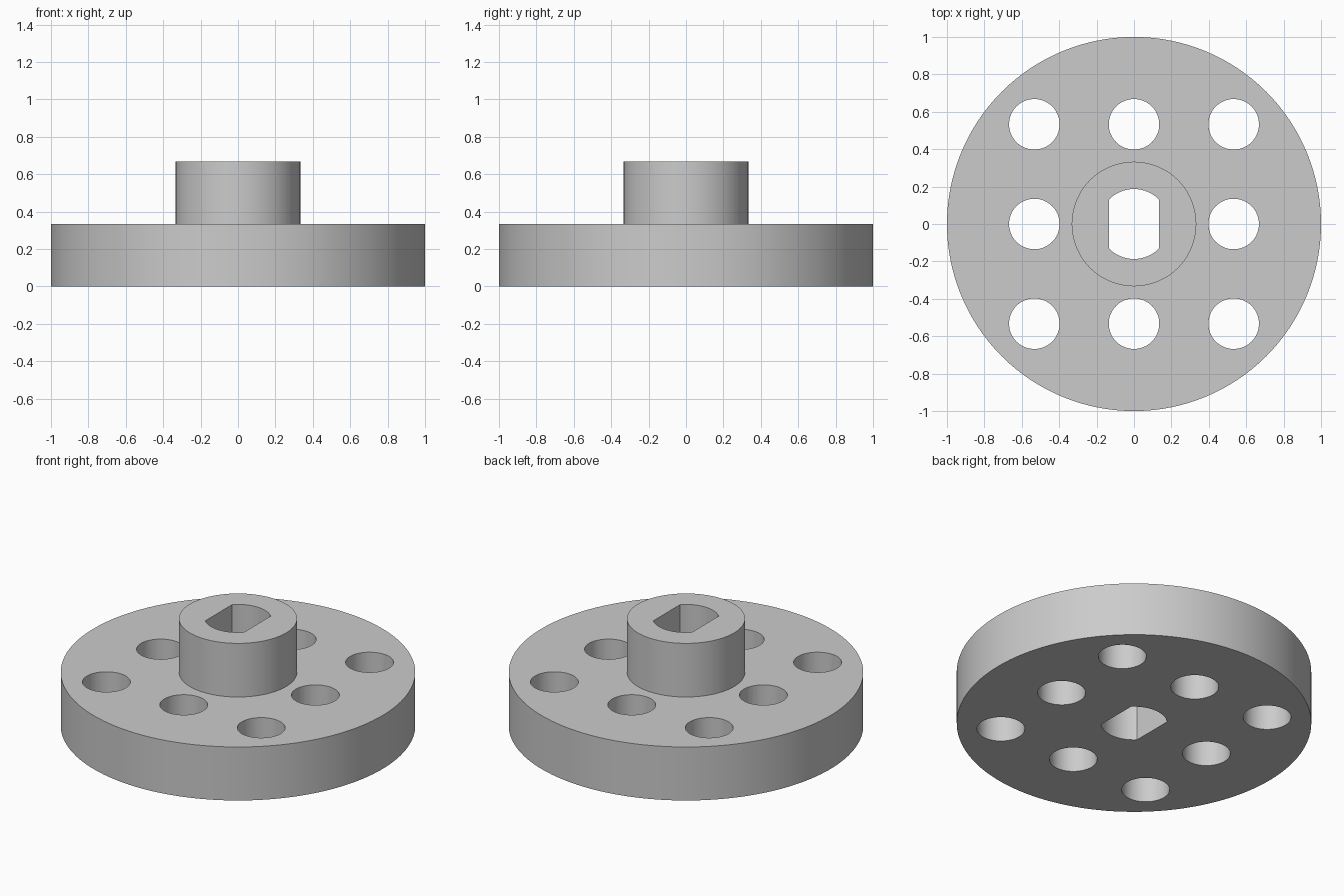
import bpy, bmesh
from math import sin, cos, tau, asin, pi

if "Cube" in bpy.data.objects:
    bpy.data.objects.remove(bpy.data.objects["Cube"], do_unlink=True)

DISC_R, DISC_H = 1.0, 0.333
HUB_R, HUB_H = 0.333, 0.667
HOLE_R, PITCH = 0.135, 0.533
BORE_R, FLAT_X = 0.187, 0.133

# Single flat grey material
grey = bpy.data.materials.new("grey")
grey.use_nodes = True
colour = (0.6, 0.6, 0.6, 1)
grey.diffuse_color = colour
grey.node_tree.nodes["Principled BSDF"].inputs["Base Color"].default_value = colour


def make_object(name, bm):
    bmesh.ops.recalc_face_normals(bm, faces=bm.faces)
    mesh = bpy.data.meshes.new(name)
    bm.to_mesh(mesh)
    bm.free()
    mesh.materials.append(grey)
    obj = bpy.data.objects.new(name, mesh)
    bpy.context.collection.objects.link(obj)
    return obj


def circle(r, n, cx=0, cy=0):
    return [(cx + r * cos(tau * i / n), cy + r * sin(tau * i / n)) for i in range(n)]


def add_prism(bm, outline, z0, z1):
    base = bm.faces.new([bm.verts.new((x, y, z0)) for x, y in outline])
    top = bmesh.ops.extrude_face_region(bm, geom=[base], use_keep_orig=True)
    verts = [g for g in top["geom"] if isinstance(g, bmesh.types.BMVert)]
    bmesh.ops.translate(bm, verts=verts, vec=(0, 0, z1 - z0))


# Flanged body: stepped profile built up from nested rings
bm = bmesh.new()
n = 128
rings = [[bm.verts.new((x, y, z)) for x, y in circle(r, n)]
         for r, z in ((DISC_R, 0), (DISC_R, DISC_H), (HUB_R, DISC_H), (HUB_R, HUB_H))]
for a, b in zip(rings, rings[1:]):
    for i in range(n):
        j = (i + 1) % n
        bm.faces.new((a[i], a[j], b[j], b[i]))
bm.faces.new(rings[0])
bm.faces.new(rings[-1])
body = make_object("hub_flange", bm)

# Cutter: square pattern of round holes plus the double-flat shaft bore
bm = bmesh.new()
for ix in (-1, 0, 1):
    for iy in (-1, 0, 1):
        if ix or iy:
            add_prism(bm, circle(HOLE_R, 64, ix * PITCH, iy * PITCH), -0.1, 0.5)
half = asin(FLAT_X / BORE_R)
steps = 24
arc = [pi / 2 - half + 2 * half * i / steps for i in range(steps + 1)]
bore = [(BORE_R * cos(a), BORE_R * sin(a)) for a in arc]
bore += [(-x, -y) for x, y in bore]
add_prism(bm, bore, -0.1, 0.8)
cutter = make_object("hole_cutter", bm)
cutter.hide_render = True

# Cut the holes and shade
bpy.context.view_layer.objects.active = body
body.select_set(True)
cut = body.modifiers.new("holes", "BOOLEAN")
cut.operation, cut.solver, cut.object = "DIFFERENCE", "EXACT", cutter
bpy.ops.object.modifier_apply(modifier=cut.name)
bpy.data.objects.remove(cutter, do_unlink=True)
bpy.ops.object.shade_smooth_by_angle(angle=0.5)
